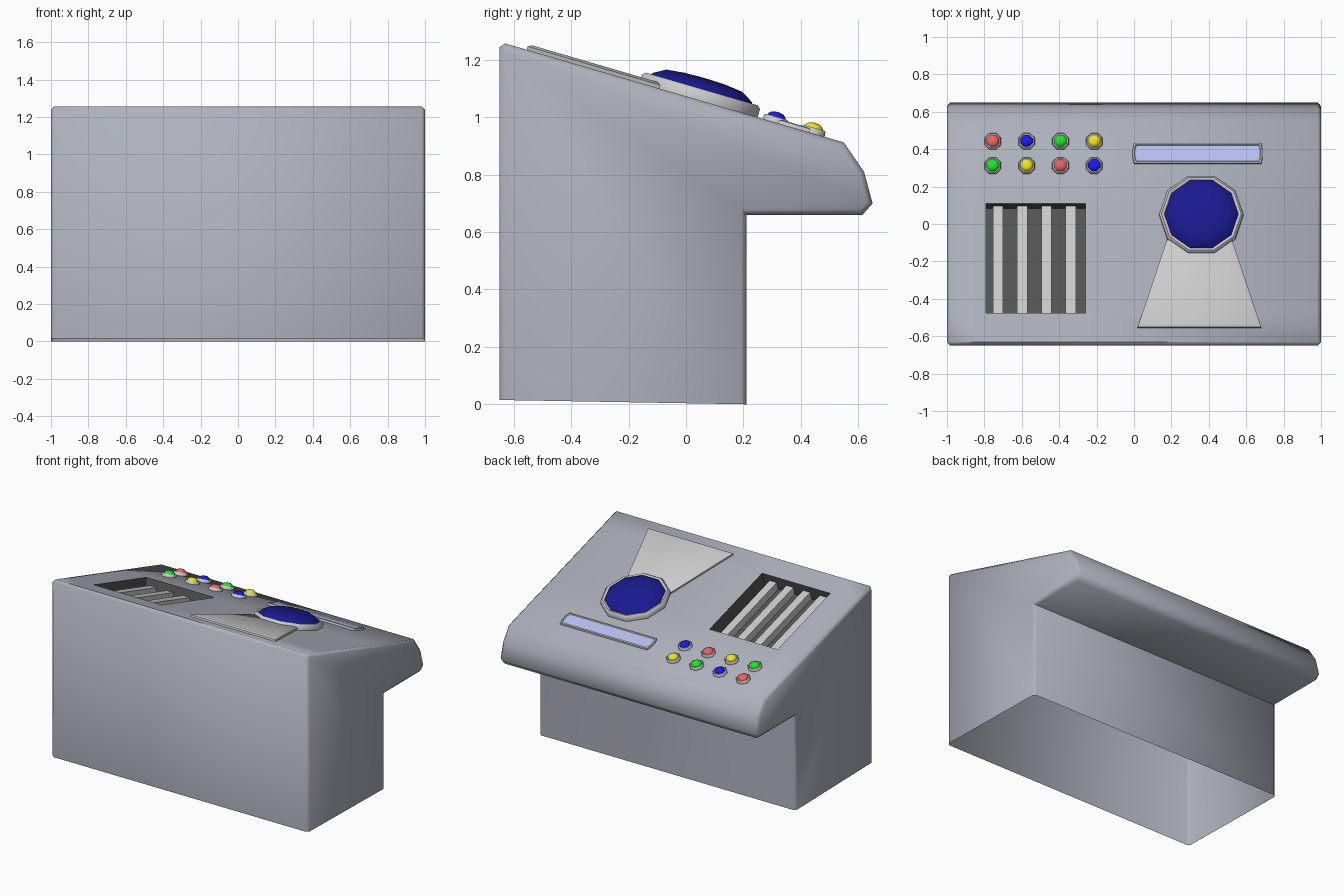
import bpy, bmesh, math
from mathutils import Vector

if "Cube" in bpy.data.objects:
    bpy.data.objects.remove(bpy.data.objects["Cube"])

TILT = math.atan(0.345 / 1.18)
SN, CS = math.sin(TILT), math.cos(TILT)


def material(name, rgb):
    m = bpy.data.materials.new(name)
    m.diffuse_color = (*rgb, 1)
    m.use_nodes = True
    m.node_tree.nodes["Principled BSDF"].inputs["Base Color"].default_value = m.diffuse_color
    return m


BODY = material("blue_grey", (0.42, 0.44, 0.50))
PLATE = material("light_grey", (0.55, 0.55, 0.54))
DARK = material("dark_grey", (0.09, 0.09, 0.09))
SCREEN = material("pale_blue", (0.48, 0.53, 0.88))
NAVY = material("navy", (0.01, 0.01, 0.28))
COLORS = {"red": material("red", (0.85, 0.12, 0.12)),
          "blue": material("blue", (0.01, 0.01, 0.85)),
          "green": material("green", (0.01, 0.80, 0.02)),
          "yellow": material("yellow", (0.85, 0.78, 0.01))}


def on_slope(x, y, h):
    """Point at plan position x, y raised h along the normal of the sloped panel."""
    return Vector((x, y + h * SN, 1.257 - (y + 0.63) * SN / CS + h * CS))


def finish(name, bm, mat, angle=35):
    me = bpy.data.meshes.new(name)
    bm.to_mesh(me)
    bm.free()
    ob = bpy.data.objects.new(name, me)
    bpy.context.collection.objects.link(ob)
    me.materials.append(mat)
    bpy.ops.object.select_all(action='DESELECT')
    ob.select_set(True)
    bpy.context.view_layer.objects.active = ob
    bpy.ops.object.shade_smooth_by_angle(angle=math.radians(angle))
    return ob


def loft(name, loops, mat, cap=True, angle=35):
    """Bridge loops of (x, y, h) on the slope; loops run anticlockwise, bottom to top."""
    bm = bmesh.new()
    rows = [[bm.verts.new(on_slope(*p)) for p in lp] for lp in loops]
    n = len(rows[0])
    for a, b in zip(rows, rows[1:]):
        for i in range(n):
            j = (i + 1) % n
            bm.faces.new((a[i], a[j], b[j], b[i]))
    if cap:
        bm.faces.new(rows[-1])
    return finish(name, bm, mat, angle)


def ring(cx, cy, r, h, n, phase=0):
    return [(cx + r * math.cos(phase + math.tau * i / n),
             cy + r * math.sin(phase + math.tau * i / n) * CS, h) for i in range(n)]


def rect(x0, x1, y0, y1, h):
    return [(x0, y0, h), (x1, y0, h), (x1, y1, h), (x0, y1, h)]


# Console body: side profile extruded across, open underneath, chamfered ends
profile = [(-0.65, 0.015), (0.21, 0.0), (0.21, 0.66), (0.615, 0.66), (0.65, 0.70),
           (0.62, 0.81), (0.55, 0.912), (-0.63, 1.257), (-0.65, 1.243)]
VX0, VX1, VY0, VY1 = -0.79, -0.26, -0.475, 0.11
bm = bmesh.new()
left = [bm.verts.new((-1, y, z)) for y, z in profile]
right = [bm.verts.new((1, y, z)) for y, z in profile]
bm.faces.new(left)
bm.faces.new(right)
for i in range(1, len(profile)):
    j = (i + 1) % len(profile)
    bm.faces.new((left[i], left[j], right[j], right[i]))
bmesh.ops.recalc_face_normals(bm, faces=bm.faces)
ends = [e for e in bm.edges if len(e.link_faces) == 2
        and abs(e.verts[0].co.x - e.verts[1].co.x) < 0.01]
bmesh.ops.bevel(bm, geom=ends, offset=0.018, offset_type='OFFSET', segments=1,
                profile=0.5, affect='EDGES')
bmesh.ops.recalc_face_normals(bm, faces=bm.faces)
normal = Vector((0, SN, CS))


def panel_faces():
    bm.normal_update()
    return [f for f in bm.faces if f.normal.dot(normal) > 0.999]


# Cut the vent opening out of the sloped panel
for co, no in (((VX0, 0, 0), (1, 0, 0)), ((VX1, 0, 0), (1, 0, 0)),
               (on_slope(0, VY0, 0), (0, CS, -SN)), (on_slope(0, VY1, 0), (0, CS, -SN))):
    fs = panel_faces()
    geom = fs + list({e for f in fs for e in f.edges}) + list({v for f in fs for v in f.verts})
    bmesh.ops.bisect_plane(bm, geom=geom, plane_co=co, plane_no=no)
hole = [f for f in panel_faces()
        if VX0 < f.calc_center_median().x < VX1 and VY0 < f.calc_center_median().y < VY1]
bmesh.ops.delete(bm, geom=hole, context='FACES')
finish("console_body", bm, BODY, 50)

# Vent: dark recess and four slats
loft("vent_recess", [rect(VX0, VX1, VY0, VY1, 0), rect(VX0, VX1, VY0, VY1, -0.1)], DARK)
for i in range(4):
    x = -0.755 + i * 0.13
    loft(f"vent_slat_{i + 1}", [rect(x, x + 0.055, VY0, VY1, h) for h in (-0.1, -0.045)], PLATE)


# Tapered plate below the dome
def taper(d, h):
    return [(0.02 + d, -0.555 + d, h), (0.68 - d, -0.555 + d, h),
            (0.525 - d, -0.09 - d, h), (0.175 + d, -0.09 - d, h)]


loft("tapered_plate", [taper(0, 0), taper(0, 0.012), taper(0.014, 0.02)], PLATE)

# Ten-sided bezel and dome
CX, CY = 0.36, 0.044
loft("dome_bezel", [ring(CX, CY, r, h, 10) for r, h in
                    ((0.225, 0), (0.225, 0.03), (0.213, 0.04), (0.198, 0.034))],
     PLATE, cap=False, angle=50)
loft("dome", [ring(CX, CY, r, h, 10) for r, h in
              ((0.198, 0.034), (0.188, 0.046), (0.145, 0.070), (0.08, 0.077), (0.02, 0.079))],
     NAVY, angle=60)


# Long display strip with raised frame and slightly pointed ends
def strip(d, h):
    x0, x1, y0, y1 = 0.0 + d, 0.68 - d, 0.32 + d, 0.432 - d
    ym = (y0 + y1) / 2
    k = 0.008
    return [(x0, y0, h), (x1, y0, h), (x1 + k, ym - 0.02, h), (x1 + k, ym + 0.02, h),
            (x1, y1, h), (x0, y1, h), (x0 - k, ym + 0.02, h), (x0 - k, ym - 0.02, h)]


loft("display_frame", [strip(0, 0), strip(0.002, 0.012), strip(0.010, 0.015),
                       strip(0.014, 0.009)], PLATE, cap=False)
loft("display_screen", [strip(0.014, 0.0), strip(0.014, 0.009)], SCREEN)

# Two rows of four push buttons
rows = ((0.440, ("red", "blue", "green", "yellow")),
        (0.310, ("green", "yellow", "red", "blue")))
for y, names in rows:
    for i, c in enumerate(names):
        x = -0.755 + i * 0.181
        p = math.pi / 8
        loft(f"button_rim_{c}", [ring(x, y, r, h, 8, p) for r, h in
                                 ((0.048, 0), (0.047, 0.015), (0.042, 0.02), (0.035, 0.018))],
             PLATE, cap=False, angle=50)
        loft(f"button_{c}", [ring(x, y, r, h, 8, p) for r, h in
                             ((0.036, 0.017), (0.033, 0.026), (0.022, 0.034), (0.006, 0.037))],
             COLORS[c], angle=60)
